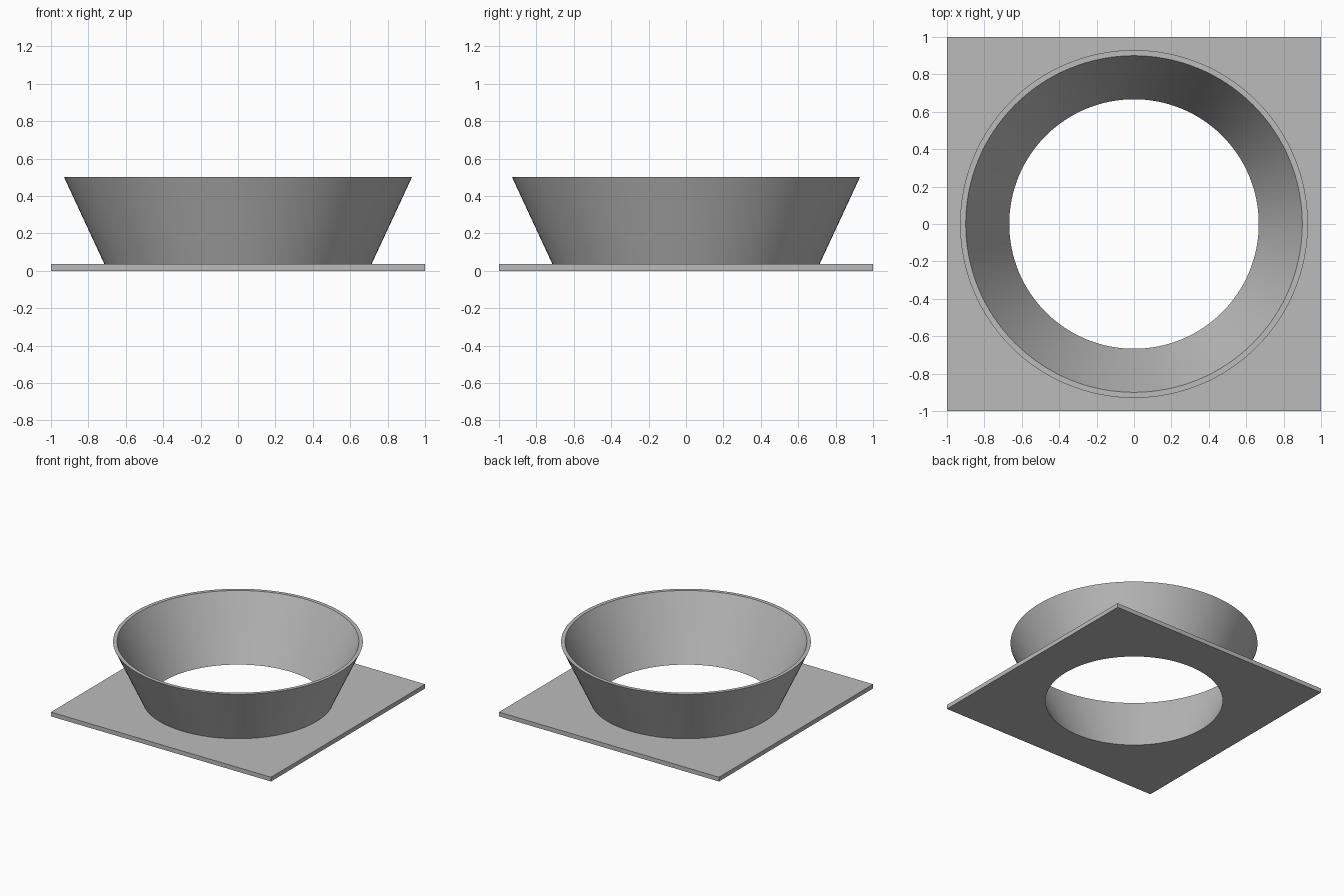
import bpy
import bmesh
from math import cos, sin, tau, radians

SEGMENTS = 128

cube = bpy.data.objects.get("Cube")
if cube:
    bpy.data.objects.remove(cube, do_unlink=True)

grey = bpy.data.materials.new("light grey")
grey.use_nodes = True
colour = (0.5, 0.5, 0.5, 1)
grey.diffuse_color = colour
grey.node_tree.nodes["Principled BSDF"].inputs["Base Color"].default_value = colour


def ring(bm, size, z, square=False):
    """A loop of vertices, round or pushed out to a square outline."""
    verts = []
    for i in range(SEGMENTS):
        a = tau * i / SEGMENTS
        r = size / max(abs(cos(a)), abs(sin(a))) if square else size
        verts.append(bm.verts.new((r * cos(a), r * sin(a), z)))
    return verts


def loft(name, sections):
    """Skin quads through consecutive rings."""
    bm = bmesh.new()
    rings = [ring(bm, *s) for s in sections]
    for low, high in zip(rings, rings[1:]):
        for i in range(SEGMENTS):
            j = (i + 1) % SEGMENTS
            bm.faces.new((low[i], low[j], high[j], high[i]))
    mesh = bpy.data.meshes.new(name)
    bm.to_mesh(mesh)
    bm.free()
    mesh.materials.append(grey)
    obj = bpy.data.objects.new(name, mesh)
    bpy.context.collection.objects.link(obj)
    bpy.ops.object.select_all(action="DESELECT")
    obj.select_set(True)
    bpy.context.view_layer.objects.active = obj
    bpy.ops.object.shade_smooth_by_angle(angle=radians(30))
    return obj


# Square base plate with a round opening, meeting the collar's foot
loft("base_plate", [(0.667, 0), (1, 0, True), (1, 0.035, True), (0.714, 0.035)])

# Flared collar: outer wall, flat rim, inner wall down through the plate
loft("flared_collar", [(0.714, 0.035), (0.93, 0.5), (0.9, 0.5), (0.667, 0)])
